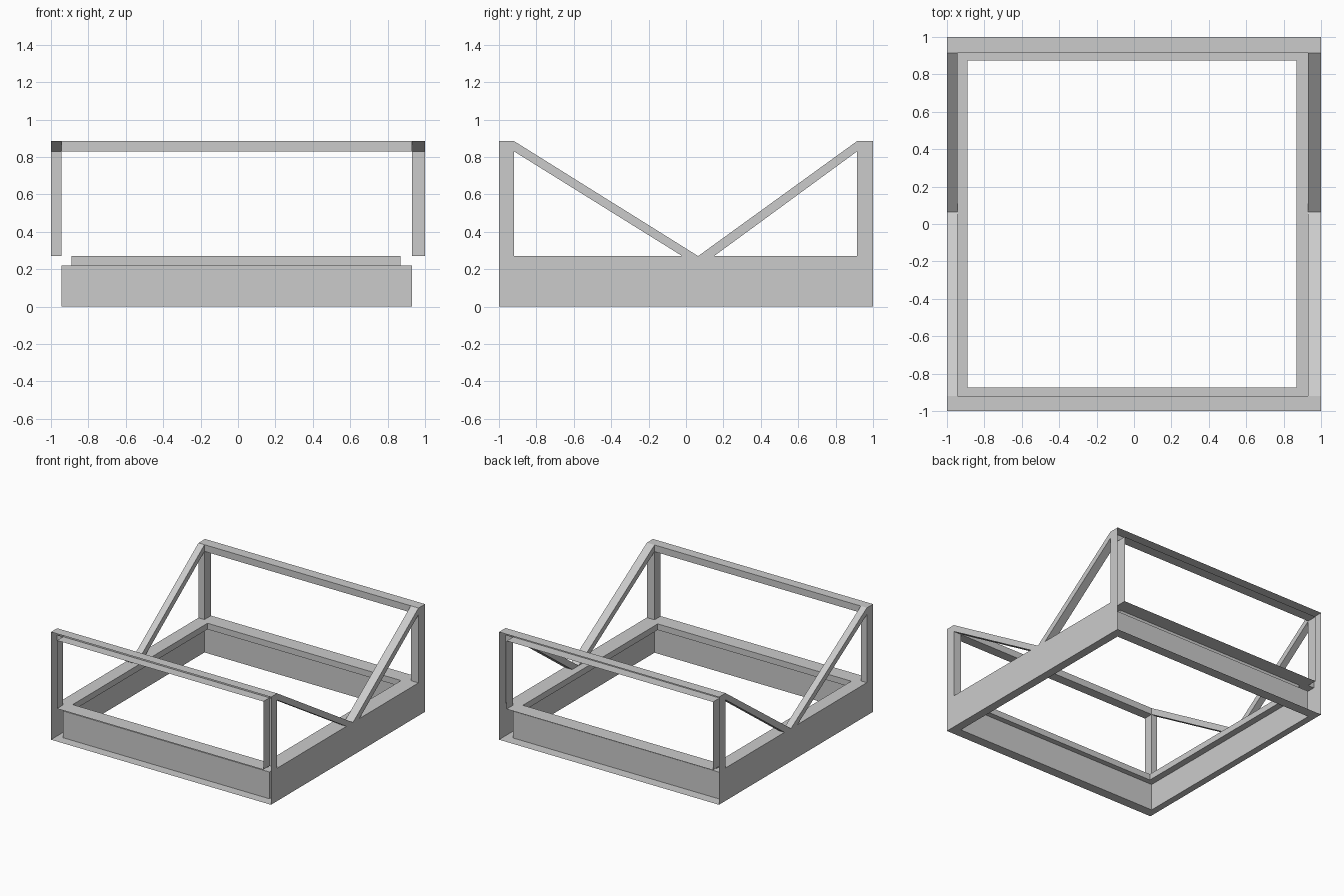
import bpy, bmesh
from mathutils import Vector

if "Cube" in bpy.data.objects:
    bpy.data.objects.remove(bpy.data.objects["Cube"])

# Hollow sheet-metal channels: front and rear outer faces are left open
XL, XR, YF, YB = -0.945, 0.93, -0.92, 0.915      # inner wall lines
HXL, HXR, HYF, HYB = -0.89, 0.87, -0.875, 0.875  # opening lines
ZL, ZB, ZU, ZT = 0.22, 0.27, 0.83, 0.885         # lip, base top, rail underside, rail top
APEX, FOOT_F, FOOT_B = 0.065, -0.02, 0.15        # where the braces meet the base


def build(name, faces):
    bm = bmesh.new()
    for pts, out in faces:
        f = bm.faces.new([bm.verts.new(p) for p in pts])
        f.normal_update()
        if f.normal.dot(Vector(out)) < 0:
            f.normal_flip()
    bmesh.ops.remove_doubles(bm, verts=bm.verts, dist=1e-4)
    me = bpy.data.meshes.new(name)
    bm.to_mesh(me)
    bm.free()
    ob = bpy.data.objects.new(name, me)
    bpy.context.collection.objects.link(ob)


def flat(x0, x1, y0, y1, z, up):
    return ([(x0, y0, z), (x1, y0, z), (x1, y1, z), (x0, y1, z)], (0, 0, up))


def loop(x0, x1, y0, y1, z):
    return [(x0, y0, z), (x1, y0, z), (x1, y1, z), (x0, y1, z)]


# Base: lip, inner walls and floor swept round the four sides
rings = [loop(XL, XR, YF, YB, ZB), loop(HXL, HXR, HYF, HYB, ZB),
         loop(HXL, HXR, HYF, HYB, ZL), loop(XL, XR, YF, YB, ZL),
         loop(XL, XR, YF, YB, 0), loop(-1, 1, -1, 1, 0)]
inward = [(0, 1, 0), (-1, 0, 0), (0, -1, 0), (1, 0, 0)]
kinds = ['up', 'in', 'down', 'in', 'down']
base = []
for a, b, kind in zip(rings, rings[1:], kinds):
    for i in range(4):
        j = (i + 1) % 4
        out = {'up': (0, 0, 1), 'down': (0, 0, -1), 'in': inward[i]}[kind]
        base.append(([a[i], a[j], b[j], b[i]], out))
# Base: top strips and outer side walls
base += [flat(XL, XR, -1, YF, ZB, 1), flat(XL, XR, YB, 1, ZB, 1)]
for x0, x1, side in ((-1, XL, -1), (XR, 1, 1)):
    base += [flat(x0, x1, YF, FOOT_F, ZB, 1), flat(x0, x1, FOOT_B, YB, ZB, 1)]
    base.append(([(side, -1, 0), (side, 1, 0), (side, 1, ZB), (side, -1, ZB)],
                 (side, 0, 0)))
build("base_frame", base)

# Side supports: two hollow posts and two sloping braces each
for name, xo, xi in (("left_support", -1, XL), ("right_support", 1, XR)):
    faces = []
    for ye, yi, foot in ((-1, YF, FOOT_F), (1, YB, FOOT_B)):
        brace = [(yi, ZT), (APEX, ZB), (foot, ZB), (yi, ZU)]
        for x, top, out in ((xo, ZT, xo), (xi, ZU, -xo)):
            post = [(ye, ZB), (yi, ZB), (yi, top), (ye, top)]
            for poly in (post, brace):
                faces.append(([(x, y, z) for y, z in poly], (out, 0, 0)))
        strips = [((yi, ZT), (APEX, ZB), (0, 0, 1)),
                  ((yi, ZU), (foot, ZB), (0, 0, -1)),
                  ((yi, ZB), (yi, ZU), (0, -ye, 0))]
        for p, q, out in strips:
            faces.append(([(xo, *p), (xi, *p), (xi, *q), (xo, *q)], out))
    build(name, faces)

# Top rails: channels open to the outside
for name, ye, yi in (("front_rail", -1, YF), ("rear_rail", 1, YB)):
    build(name, [flat(-1, 1, ye, yi, ZT, 1), flat(XL, XR, ye, yi, ZU, -1),
                 ([(XL, yi, ZU), (XR, yi, ZU), (XR, yi, ZT), (XL, yi, ZT)],
                  (0, -ye, 0))])
